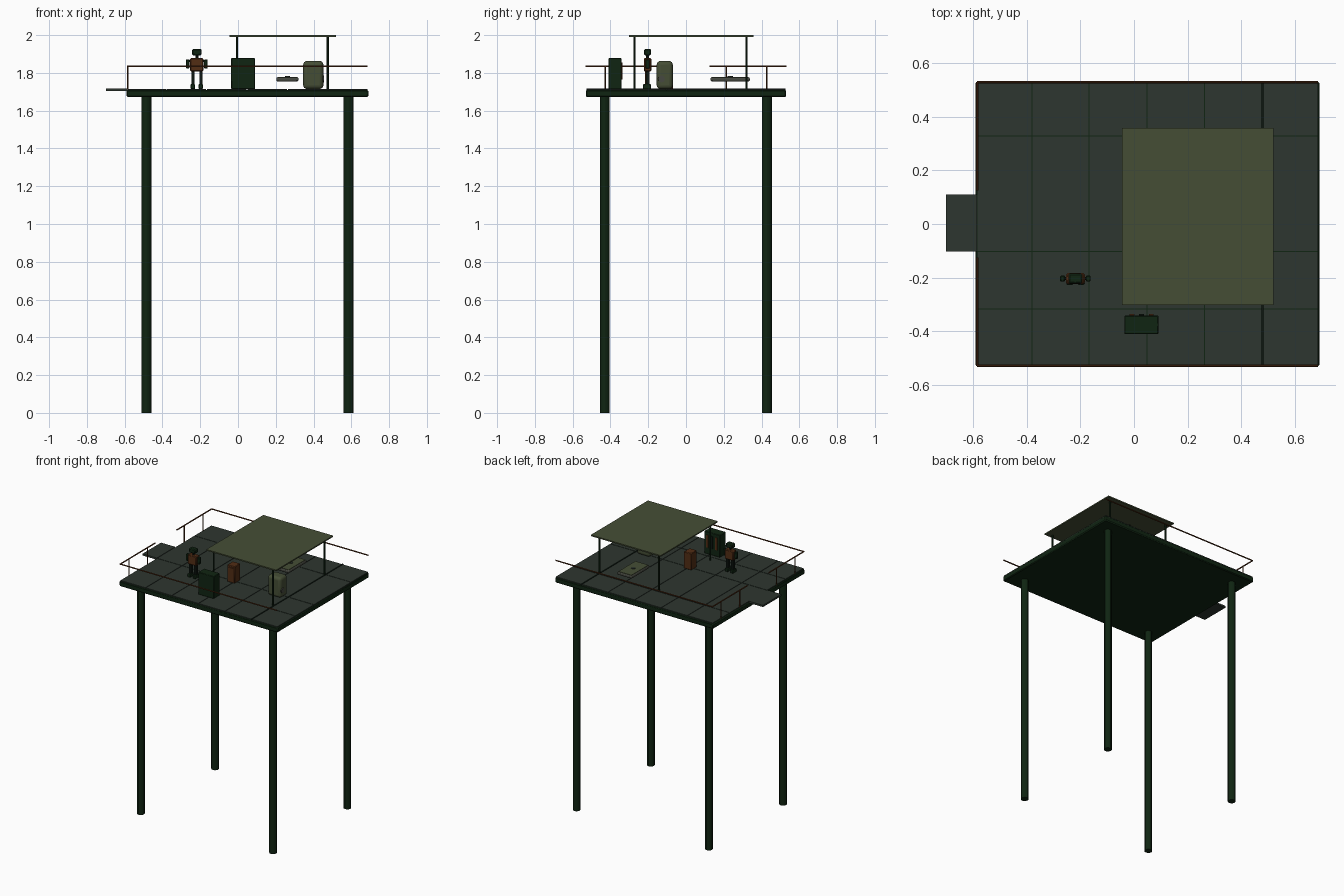
import bpy, math

if "Cube" in bpy.data.objects:
    bpy.data.objects.remove(bpy.data.objects["Cube"])


def material(name, r, g, b):
    m = bpy.data.materials.new(name)
    m.diffuse_color = (r, g, b, 1)
    m.use_nodes = True
    m.node_tree.nodes["Principled BSDF"].inputs["Base Color"].default_value = m.diffuse_color
    return m


GREEN = material("dark green", 0.005, 0.018, 0.006)
GREY = material("slate grey", 0.027, 0.037, 0.029)
OLIVE = material("olive", 0.060, 0.076, 0.036)
RUST = material("rust brown", 0.085, 0.026, 0.007)
BLACK = material("near black", 0.004, 0.008, 0.005)
STONE = material("warm grey", 0.062, 0.066, 0.052)


def bevel(ob, width, segments):
    mod = ob.modifiers.new("bevel", 'BEVEL')
    mod.width = width
    mod.segments = segments


def box(name, x, y, z, mat, bev=0, segments=1):
    """Box from (min, max) pairs on each axis."""
    bpy.ops.mesh.primitive_cube_add(
        size=1, location=[(a + b) / 2 for a, b in (x, y, z)])
    ob = bpy.context.object
    ob.scale = [b - a for a, b in (x, y, z)]
    bpy.ops.object.transform_apply(location=False, rotation=False, scale=True)
    ob.name = name
    ob.data.materials.append(mat)
    if bev:
        bevel(ob, bev, segments)
        bpy.ops.object.shade_smooth_by_angle()
    return ob


def rod(name, centre, r, length, axis, mat, sides=8):
    rot = {'x': (0, math.pi / 2, 0), 'y': (math.pi / 2, 0, 0), 'z': (0, 0, 0)}[axis]
    bpy.ops.mesh.primitive_cylinder_add(
        vertices=sides, radius=r, depth=length, location=centre, rotation=rot)
    ob = bpy.context.object
    ob.name = name
    ob.data.materials.append(mat)
    bpy.ops.object.shade_smooth_by_angle()
    return ob


TOP = 1.715     # walking surface height

# Platform slab and its four tall legs
box("deck_slab", (-0.59, 0.69), (-0.53, 0.53), (1.672, 1.71), GREEN, 0.006)
for x in (-0.485, 0.585):
    for y in (-0.43, 0.428):
        rod("support_leg", (x, y, 0.84), 0.026, 1.68, 'z', GREEN, 12)

# Deck plates separated by narrow seams
xs = [-0.585, -0.38, -0.167, 0.048, 0.262, 0.477, 0.687]
ys = [-0.527, -0.317, -0.103, 0.328, 0.527]
for x0, x1 in zip(xs, xs[1:]):
    for y0, y1 in zip(ys, ys[1:]):
        box("deck_plate", (x0 + 0.002, x1 - 0.002), (y0 + 0.002, y1 - 0.002),
            (1.705, TOP), GREY)
box("deck_joint", (0.473, 0.483), (-0.528, 0.528), (1.708, TOP + 0.003), BLACK)

# Landing plate projecting on the left
box("landing_plate", (-0.70, -0.585), (-0.103, 0.11), (1.704, 1.717), GREY)

# Railings: long ones front and back, split one on the left
RAIL = 1.835
for s in (-1, 1):
    rod("long_rail", (0.05, s * 0.528, RAIL), 0.0045, 1.27, 'x', RUST)
    rod("left_rail", (-0.583, s * 0.326, RAIL), 0.0045, 0.404, 'y', RUST)
    for y in (0.212, 0.428):
        rod("rail_post", (-0.583, s * y, 1.773), 0.004, 0.124, 'z', RUST)

# Flat canopy on four thin posts
box("canopy", (-0.045, 0.52), (-0.302, 0.357), (1.991, 2.0), OLIVE)
for x in (-0.005, 0.475):
    for y in (-0.273, 0.32):
        rod("canopy_post", (x, y, 1.853), 0.006, 0.28, 'z', GREEN)

# Tall cabinet with slotted rear panel
box("cabinet", (-0.036, 0.091), (-0.41, -0.341), (TOP, 1.878), GREEN, 0.003)
for i, mat in enumerate((RUST, BLACK, RUST)):
    x = -0.008 + i * 0.036
    box("cabinet_panel", (x - 0.009, x + 0.009), (-0.345, -0.335), (1.765, 1.855), mat)

# Rust coloured locker
box("locker", (0.005, 0.067), (-0.135, -0.068), (TOP, 1.838), RUST, 0.004)
box("locker_door", (0.013, 0.059), (-0.139, -0.134), (1.73, 1.825), RUST)

# Rounded storage tank with a side cap
box("storage_tank", (0.345, 0.452), (-0.155, -0.07), (TOP, 1.863), OLIVE, 0.02, 4)
rod("tank_cap", (0.452, -0.13, 1.768), 0.018, 0.008, 'x', STONE, 12)

# Cot slab with cover and pillow
box("cot", (0.203, 0.32), (0.13, 0.338), (1.755, 1.776), STONE, 0.006, 2)
box("cot_cover", (0.209, 0.314), (0.136, 0.332), (1.773, 1.779), OLIVE)
rod("cot_button", (0.262, 0.235, 1.78), 0.014, 0.005, 'z', GREY, 12)

# Standing worker robot
cx, cy = -0.218, -0.203
box("robot_torso", (cx - 0.035, cx + 0.035), (cy - 0.02, cy + 0.02), (1.808, 1.878), RUST, 0.005)
box("robot_head", (cx - 0.026, cx + 0.026), (cy - 0.019, cy + 0.019), (1.893, 1.926), GREEN, 0.006)
rod("robot_neck", (cx, cy, 1.885), 0.008, 0.02, 'z', BLACK)
for s in (-1, 1):
    ax, lx = cx + s * 0.048, cx + s * 0.021
    box("robot_arm", (ax - 0.009, ax + 0.009), (cy - 0.011, cy + 0.011), (1.823, 1.872), GREEN, 0.003)
    rod("robot_shoulder", (cx + s * 0.038, cy, 1.863), 0.006, 0.02, 'x', BLACK)
    box("robot_leg", (lx - 0.008, lx + 0.008), (cy - 0.01, cy + 0.01), (1.735, 1.81), BLACK)
    box("robot_foot", (lx - 0.012, lx + 0.012), (cy - 0.024, cy + 0.018), (TOP, 1.74), GREEN, 0.003)
